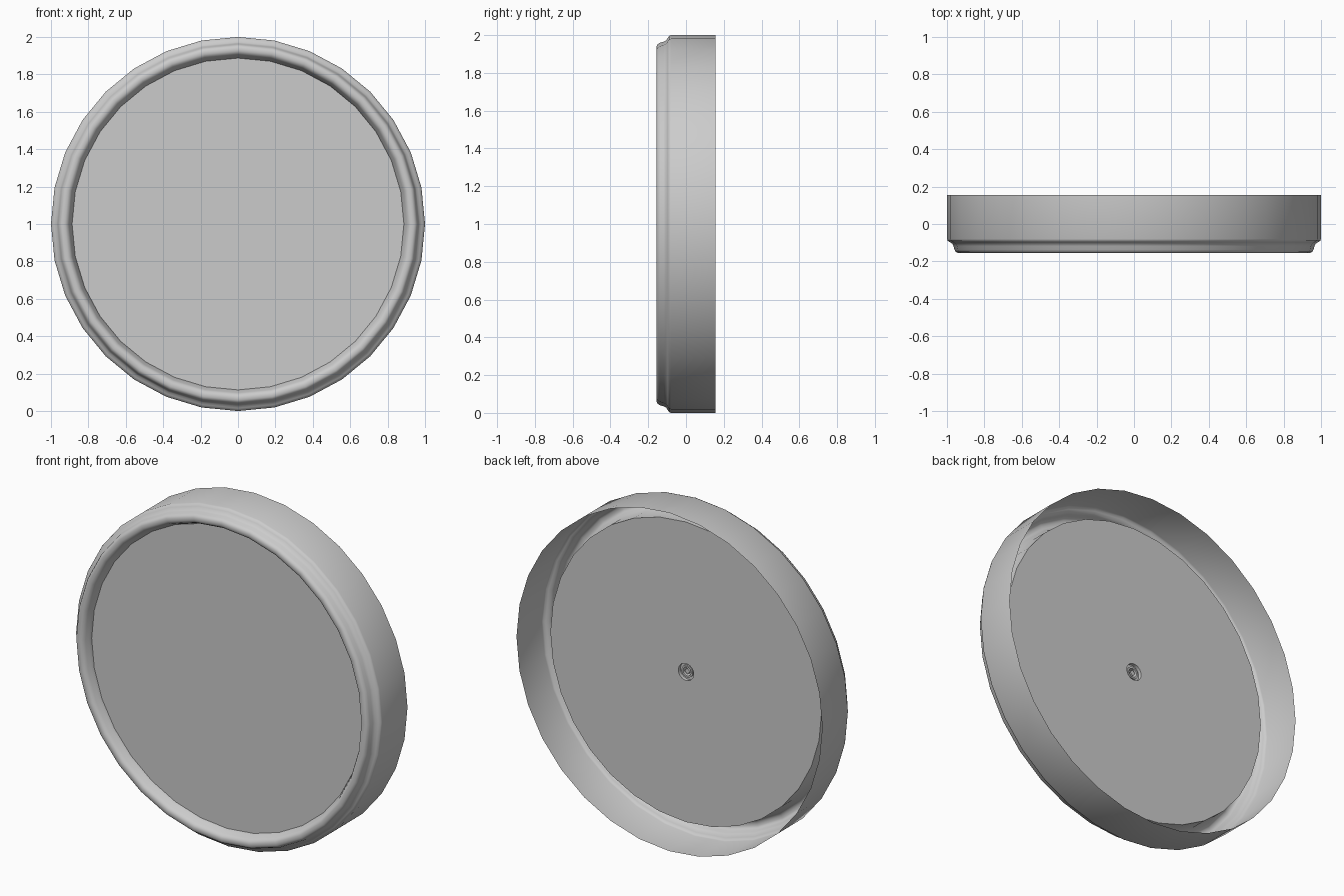
import bpy
import bmesh
import math

if "Cube" in bpy.data.objects:
    bpy.data.objects.remove(bpy.data.objects["Cube"])

SIDES = 32


def lathe(name, profile, sides=SIDES, angle=40):
    """Spin (radius, y) points around the y axis through z = 1; radius 0 closes to a point."""
    bm = bmesh.new()
    rings = []
    for r, y in profile:
        if r == 0:
            rings.append([bm.verts.new((0, y, 1))] * sides)
        else:
            rings.append([bm.verts.new((r * math.sin(2 * math.pi * i / sides), y,
                                        1 + r * math.cos(2 * math.pi * i / sides)))
                          for i in range(sides)])
    for a, b in zip(rings, rings[1:]):
        for i in range(sides):
            j = (i + 1) % sides
            corners = list(dict.fromkeys((a[i], a[j], b[j], b[i])))
            bm.faces.new(corners)
    bmesh.ops.recalc_face_normals(bm, faces=bm.faces)
    mesh = bpy.data.meshes.new(name)
    bm.to_mesh(mesh)
    bm.free()
    obj = bpy.data.objects.new(name, mesh)
    bpy.context.collection.objects.link(obj)
    bpy.ops.object.select_all(action='DESELECT')
    obj.select_set(True)
    bpy.context.view_layer.objects.active = obj
    bpy.ops.object.shade_smooth_by_angle(angle=math.radians(angle))
    return obj


# Open-backed casing with a stepped, rounded front lip and an inner wall
lathe("casing", [
    (1.0, 0.155), (1.0, -0.08), (0.996, -0.09), (0.985, -0.097),
    (0.972, -0.105), (0.965, -0.118), (0.96, -0.137), (0.953, -0.149),
    (0.942, -0.155), (0.925, -0.155), (0.912, -0.149), (0.903, -0.135),
    (0.895, -0.115), (0.887, -0.1), (0.887, 0.0)], angle=60)

# Front cover pane
lathe("front_pane", [(0.887, -0.1), (0, -0.1)])

# Back plate with a centre hole
lathe("back_plate", [(0.887, 0.0), (0.05, 0.0), (0.05, -0.02)])

# Stepped hub and square pin seen through the hole
lathe("hub", [(0.05, -0.02), (0.036, -0.02), (0.036, -0.01),
              (0.026, -0.01), (0.026, -0.04), (0, -0.04)])
lathe("centre_pin", [(0.018, -0.04), (0.018, -0.012), (0, -0.012)], sides=4)
